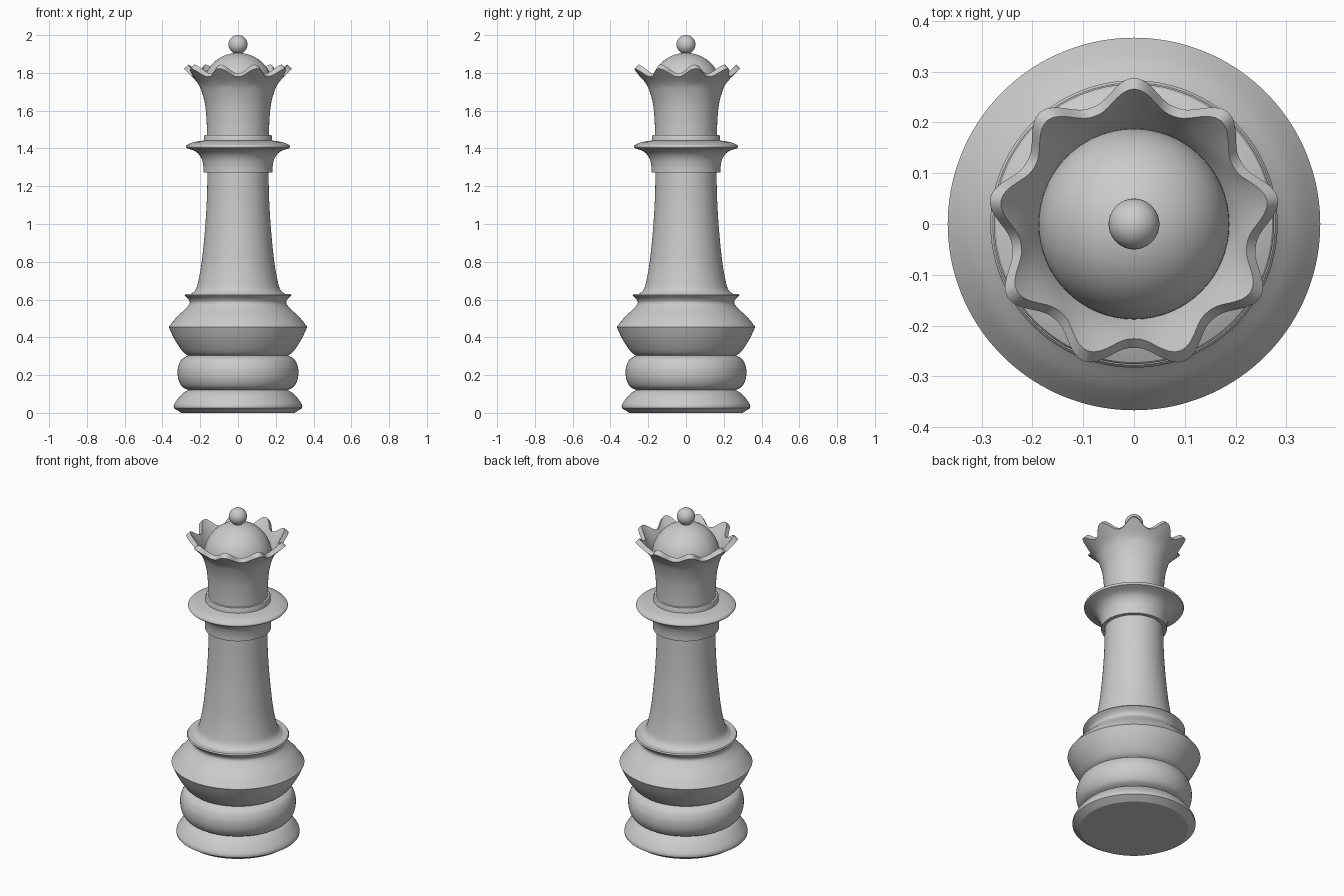
import bpy, bmesh, math

cube = bpy.data.objects.get("Cube")
if cube:
    bpy.data.objects.remove(cube, do_unlink=True)

STEPS = 144
CROWN_POINTS = 9

grey = bpy.data.materials.new("plain grey")
grey.use_nodes = True
grey.diffuse_color = (0.6, 0.6, 0.6, 1)
shader = next(n for n in grey.node_tree.nodes if n.type == 'BSDF_PRINCIPLED')
shader.inputs["Base Color"].default_value = grey.diffuse_color
shader.inputs["Roughness"].default_value = 0.6


def smooth_run(points, cuts=5):
    """Catmull-Rom curve through (radius, height) points."""
    if len(points) < 3:
        return list(points)
    out = []
    for i in range(len(points) - 1):
        a, b, c, d = (points[max(0, min(len(points) - 1, i + k))] for k in (-1, 0, 1, 2))
        for s in range(cuts):
            t = s / cuts
            out.append(tuple(0.5 * (2 * q + (r - p) * t + (2 * p - 5 * q + 4 * r - u) * t * t
                                    + (3 * q - p - 3 * r + u) * t ** 3)
                             for p, q, r, u in zip(a, b, c, d)))
    return out + [points[-1]]


def profile(*runs):
    """Join smooth runs, leaving a corner where two runs meet."""
    out = []
    for run in runs:
        pts = smooth_run(run)
        out += pts[1:] if out and math.dist(out[-1], pts[0]) < 1e-5 else pts
    return out


def finish(name, bm, angle=30):
    bmesh.ops.recalc_face_normals(bm, faces=bm.faces)
    mesh = bpy.data.meshes.new(name)
    bm.to_mesh(mesh)
    bm.free()
    mesh.materials.append(grey)
    obj = bpy.data.objects.new(name, mesh)
    bpy.context.collection.objects.link(obj)
    bpy.ops.object.select_all(action='DESELECT')
    obj.select_set(True)
    bpy.context.view_layer.objects.active = obj
    bpy.ops.object.shade_smooth_by_angle(angle=math.radians(angle))
    return obj


def lathe(name, shape):
    """Turn a profile about z; shape maps an angle to its (radius, height) list."""
    bm = bmesh.new()
    rings = []
    for i in range(STEPS):
        a = math.tau * i / STEPS
        rings.append([bm.verts.new((r * math.cos(a), r * math.sin(a), z)) for r, z in shape(a)])
    for i, here in enumerate(rings):
        there = rings[(i + 1) % STEPS]
        for j in range(len(here) - 1):
            bm.faces.new((here[j], there[j], there[j + 1], here[j + 1]))
    # close both ends
    bm.faces.new([ring[0] for ring in rings])
    bm.faces.new([ring[-1] for ring in rings])
    return finish(name, bm)


def turned(name, *runs):
    pts = profile(*runs)
    return lathe(name, lambda a: pts)


def ball(name, radius, height):
    bm = bmesh.new()
    bmesh.ops.create_uvsphere(bm, u_segments=64, v_segments=32, radius=radius)
    bmesh.ops.translate(bm, verts=bm.verts, vec=(0, 0, height))
    return finish(name, bm)


# Foot and stacked base mouldings
turned("foot",
       [(0.30, 0), (0.34, 0.026)],
       [(0.34, 0.026), (0.338, 0.045), (0.318, 0.075), (0.29, 0.105), (0.262, 0.122)])
turned("base_ring",
       [(0.262, 0.12), (0.295, 0.138), (0.315, 0.175), (0.32, 0.215),
        (0.315, 0.25), (0.297, 0.285), (0.262, 0.305)])
turned("base_drum",
       [(0.262, 0.302), (0.285, 0.317), (0.31, 0.348), (0.34, 0.397), (0.367, 0.455)],
       [(0.367, 0.455), (0.325, 0.507), (0.277, 0.552), (0.256, 0.58), (0.262, 0.602), (0.283, 0.622)],
       [(0.283, 0.622), (0.278, 0.629)],
       [(0.278, 0.629), (0.2, 0.632)])

# Tapering stem
turned("stem",
       [(0.25, 0.629), (0.226, 0.65), (0.212, 0.69), (0.192, 0.8),
        (0.174, 0.98), (0.165, 1.13), (0.161, 1.29)])

# Flared collar and the band above it
turned("collar",
       [(0.155, 1.272), (0.182, 1.272)],
       [(0.182, 1.272), (0.184, 1.31), (0.195, 1.35), (0.222, 1.382), (0.272, 1.402)],
       [(0.272, 1.402), (0.276, 1.41), (0.272, 1.418)],
       [(0.272, 1.418), (0.235, 1.433), (0.182, 1.442)])
turned("collar_band",
       [(0.18, 1.43), (0.18, 1.463)],
       [(0.18, 1.463), (0.176, 1.471)],
       [(0.176, 1.471), (0.15, 1.473)])


# Crown: a flared cup whose rim rises and falls around the circle
def crown_shape(a):
    wave = (1 + math.cos(CROWN_POINTS * (a - math.pi / 2))) / 2
    tip = wave ** 1.25
    outer = (0.244 + 0.044 * tip, 1.78 + 0.043 * tip)
    inner = (0.226 + 0.04 * tip, 1.798 + 0.046 * tip)
    return profile(
        [(0.165, 1.465), (0.166, 1.54), (0.174, 1.63), (0.194, 1.706), (0.217, 1.75), outer],
        [outer, inner],
        [inner, (0.208, 1.762), (0.18, 1.705)])


lathe("crown", crown_shape)

# Dome inside the crown and the bead on top
ball("crown_dome", 0.188, 1.718)
ball("top_bead", 0.05, 1.95)
